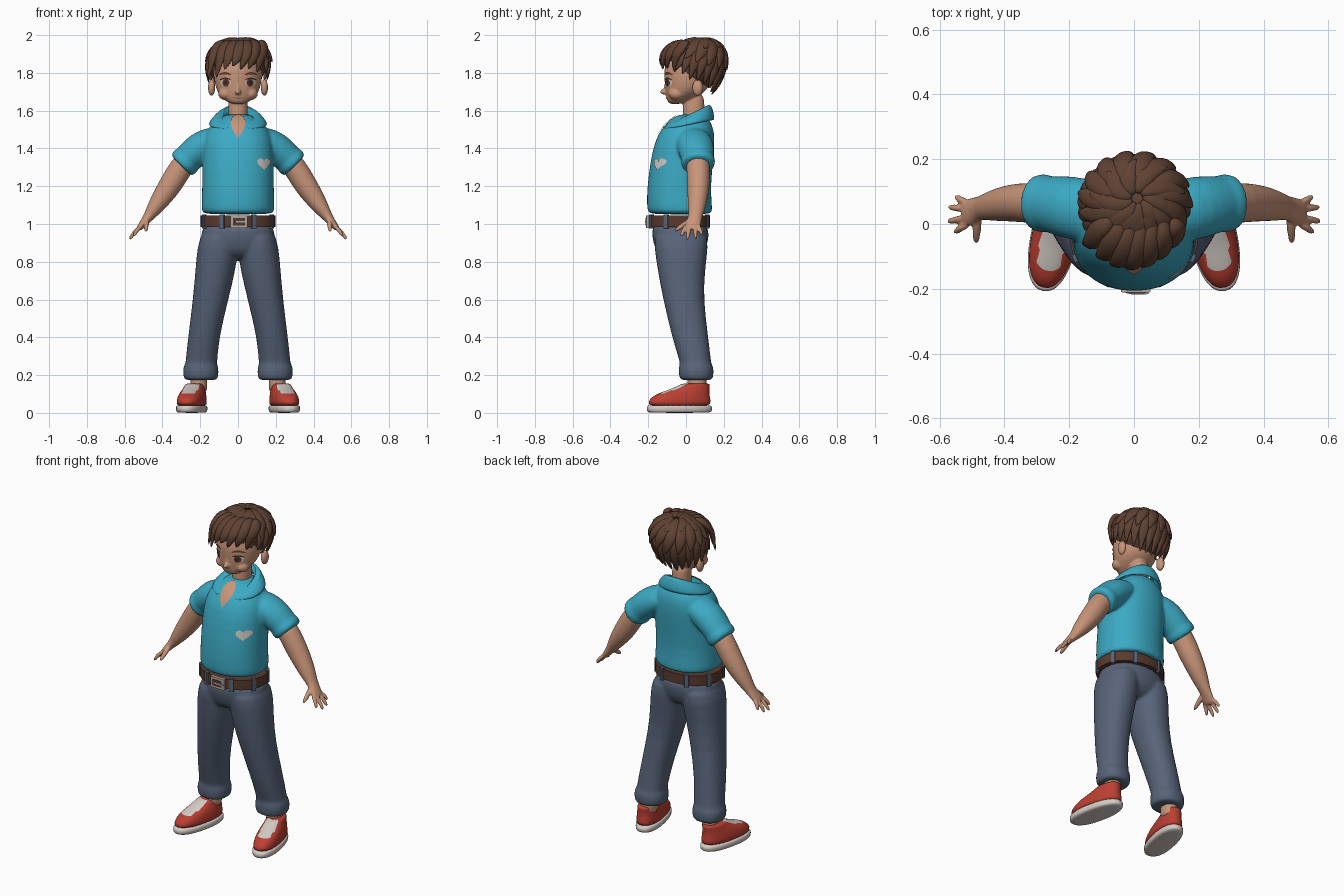
import bpy, bmesh, math, random
from math import sin, cos, pi, radians
from mathutils import Vector

random.seed(4)
cube = bpy.data.objects.get("Cube")
if cube:
    bpy.data.objects.remove(cube, do_unlink=True)


def material(name, *rgb):
    m = bpy.data.materials.new(name)
    m.use_nodes = True
    m.diffuse_color = (*rgb, 1)
    m.node_tree.nodes["Principled BSDF"].inputs["Base Color"].default_value = (*rgb, 1)
    return m


shirt_blue = material("shirt blue", .045, .40, .55)
denim = material("denim", .098, .127, .19)
skin = material("skin", .58, .30, .19)
hair_brown = material("hair brown", .115, .054, .033)
shoe_red = material("shoe red", .50, .05, .032)
off_white = material("off white", .66, .60, .56)
leather = material("belt leather", .10, .043, .027)
metal = material("buckle metal", .42, .39, .36)
eye_dark = material("eye dark", .05, .022, .015)
lip = material("lip", .36, .13, .09)


def oval(c, u, v, a, b, p, n):
    pts = []
    for i in range(n):
        s, k = sin(2 * pi * i / n), cos(2 * pi * i / n)
        pts.append(c + u * a * math.copysign(abs(k) ** (2 / p), k)
                   + v * b * math.copysign(abs(s) ** (2 / p), s))
    return pts


def stack(rows, rot=0, p=2.2, n=24):
    """Horizontal rings, each x, y, z, half width, half depth."""
    u, v = Vector((cos(rot), sin(rot), 0)), Vector((-sin(rot), cos(rot), 0))
    return [oval(Vector(r[:3]), u, v, r[3], r[4], p, n) for r in rows]


def tube(rows, pole=None, n=14):
    """Rings across a path, each x, y, z, half width, half thickness."""
    pts = [Vector(r[:3]) for r in rows]
    rings = []
    for i, r in enumerate(rows):
        t = (pts[min(i + 1, len(pts) - 1)] - pts[max(i - 1, 0)]).normalized()
        up = pts[i] - pole if pole else Vector((0, 1, 0))
        side = up.cross(t).normalized()
        rings.append(oval(pts[i], side, t.cross(side), r[3], r[4], 2, n))
    return rings


def ball(c, r, n=16):
    return stack([(c[0], c[1], c[2] - r[2] * cos(a), r[0] * sin(a), r[1] * sin(a))
                  for a in (pi * (i + .4) / 8.8 for i in range(9))], p=2, n=n)


def finish(name, mats, bm, sub):
    me = bpy.data.meshes.new(name)
    bm.to_mesh(me)
    bm.free()
    for m in mats:
        me.materials.append(m)
    me.shade_smooth()
    ob = bpy.data.objects.new(name, me)
    bpy.context.collection.objects.link(ob)
    if sub:
        mod = ob.modifiers.new("subdivision", 'SUBSURF')
        mod.levels = mod.render_levels = sub
    else:
        me.set_sharp_from_angle(angle=radians(40))
    return ob


def part(name, mats, lofts, sub=1, voxel=0, mirror=False, rule=None):
    bm = bmesh.new()
    for rings in lofts:
        for sx in ((1, -1) if mirror else (1,)):
            vs = [[bm.verts.new((p.x * sx, p.y, p.z)) for p in ring] for ring in rings]
            n = len(vs[0])
            for lo, hi in zip(vs, vs[1:]):
                for i in range(n):
                    j = (i + 1) % n
                    bm.faces.new((lo[i], lo[j], hi[j], hi[i]))
            bm.faces.new(vs[0][::-1])
            bm.faces.new(vs[-1])
    bmesh.ops.recalc_face_normals(bm, faces=bm.faces)
    if rule:
        for f in bm.faces:
            f.material_index = rule(f.calc_center_median())
    ob = finish(name, mats, bm, sub)
    if voxel:
        re = ob.modifiers.new("blend", 'REMESH')
        re.mode, re.voxel_size, re.use_smooth_shade = 'VOXEL', voxel, True
        sm = ob.modifiers.new("soften", 'SMOOTH')
        sm.factor, sm.iterations = .5, 4
    return ob


def decal(name, mat, target, x, z, outline, lift=.003, bend=0, n=32):
    """Thin plate pressed onto the front of a target."""
    bm = bmesh.new()
    rows = []
    for k in (.05, .3, .55, .8, 1):
        row = []
        for i in range(n):
            dx, dz = outline(2 * pi * i / n)
            row.append(bm.verts.new((x + dx * k, -.5, z + dz * k + bend * (dx * k) ** 2)))
        rows.append(row)
    for lo, hi in zip(rows, rows[1:]):
        for i in range(n):
            j = (i + 1) % n
            bm.faces.new((lo[i], lo[j], hi[j], hi[i]))
    bm.faces.new(rows[0])
    bmesh.ops.recalc_face_normals(bm, faces=bm.faces)
    if sum(f.normal.y for f in bm.faces) > 0:
        bmesh.ops.reverse_faces(bm, faces=bm.faces)
    ob = finish(name, [mat], bm, 0)
    sw = ob.modifiers.new("press", 'SHRINKWRAP')
    sw.target, sw.wrap_method, sw.wrap_mode = target, 'PROJECT', 'ABOVE_SURFACE'
    sw.use_project_y, sw.offset = True, lift


def ellipse(a, b):
    return lambda t: (a * cos(t), b * sin(t))


# Shirt body with sleeves
body = stack([(0, -.03, 1.05, .18, .16), (0, -.032, 1.065, .193, .172), (0, -.035, 1.1, .195, .174),
              (0, -.038, 1.2, .19, .169), (0, -.02, 1.35, .192, .167), (0, -.004, 1.45, .185, .158),
              (0, .01, 1.51, .16, .136), (0, .02, 1.55, .11, .105), (0, .03, 1.585, .065, .07)])
sleeve = tube([(.08, .03, 1.45, .06, .09), (.14, .04, 1.44, .08, .1), (.2, .052, 1.405, .088, .1),
               (.25, .06, 1.36, .083, .092), (.268, .063, 1.342, .079, .087),
               (.272, .063, 1.338, .086, .094), (.298, .065, 1.312, .084, .092), (.302, .065, 1.308, .07, .08)])
mirrored = [[Vector((-p.x, p.y, p.z)) for p in ring] for ring in sleeve]
shirt = part("shirt", [shirt_blue], [body, sleeve, mirrored], 1, .009)

# Collar folded over around the neck, open at the front
bm = bmesh.new()
grid = []
for i in range(33):
    th = radians(-160 + 10 * i)
    c = cos(th)
    prof = [(.07, .075, .03, 1.55 + .04 * c), (.083, .088, .03, 1.58 + .05 * c), (.105, .105, .025, 1.578 + .045 * c),
            (.135, .125, .015, 1.55 + .033 * c), (.152, .136, .008, 1.523 + .026 * c)]
    grid.append([bm.verts.new((a * sin(th), cy + b * c, z)) for a, b, cy, z in prof])
for r, s in zip(grid, grid[1:]):
    for j in range(4):
        bm.faces.new((r[j], s[j], s[j + 1], r[j + 1]))
bmesh.ops.recalc_face_normals(bm, faces=bm.faces)
collar = finish("collar", [shirt_blue], bm, 0)
so = collar.modifiers.new("thickness", 'SOLIDIFY')
so.thickness, so.offset = .016, 0
collar.modifiers.new("subdivision", 'SUBSURF').levels = 1

# Open neckline, placket edge and heart badge
decal("neckline_skin", skin, shirt, 0, 1.515, lambda t: (.05 * sin(t) * sin(t / 2), -.06 * cos(t)), .005)
decal("heart_badge", off_white, shirt, .135, 1.32,
      lambda t: (.0022 * 16 * sin(t) ** 3, .0022 * (13 * cos(t) - 5 * cos(2 * t) - 2 * cos(3 * t) - cos(4 * t))), .005)

# Trousers with rolled cuffs
hips = stack([(0, -.03, .81, .1, .09), (0, -.03, .86, .19, .135), (0, -.028, .93, .2, .152), (0, -.033, 1.02, .19, .156)])
leg = stack([(.09, -.03, .98, .1, .145), (.106, -.025, .88, .111, .145), (.12, -.025, .75, .107, .126),
             (.145, -.014, .6, .095, .108), (.182, .022, .4, .083, .097), (.193, .048, .28, .085, .085),
             (.195, .051, .258, .084, .084), (.197, .053, .25, .093, .092), (.197, .054, .215, .096, .094),
             (.197, .054, .18, .092, .09), (.197, .054, .172, .08, .078)], n=20)
mirrored = [[Vector((-p.x, p.y, p.z)) for p in ring] for ring in leg]
part("trousers", [denim], [hips, leg, mirrored], 1, .01)

# Belt, loops and buckle
part("belt", [leather], [stack([(0, -.035, z, .198, .163) for z in (.985, 1.045)], n=48)], 0)
loops = []
for deg in (25, 65, 115, 155, 205, 245, 295, 335):
    a = radians(deg)
    loops.append(stack([(.197 * sin(a), -.035 + .163 * cos(a), z, .013, .01) for z in (.975, 1.05)],
                       -a, 6, 16))
part("belt_loops", [denim], loops, 0)
part("buckle", [metal], [stack([(.005, -.2, z, .046, .012) for z in (.98, 1.045)], 0, 8, 16)], 0)
part("buckle_inset", [leather], [stack([(.005, -.21, z, .032, .004) for z in (.993, 1.032)], 0, 8, 16)], 0)
part("buckle_prong", [metal], [stack([(.015, -.213, z, .03, .004) for z in (1.008, 1.017)], 0, 8, 16)], 0)

# Arms and hands
arm = tube([(.24, .06, 1.37, .06, .06), (.3, .065, 1.305, .065, .065), (.355, .066, 1.21, .064, .062),
            (.4, .063, 1.145, .056, .056), (.445, .055, 1.08, .042, .047), (.472, .05, 1.04, .029, .036),
            (.495, .042, 1.012, .022, .042), (.518, .032, .983, .018, .044), (.528, .03, .972, .012, .036)])
fingers = [tube([(.508, y0, .992, .012, .012), ((.508 + x) / 2 + .006, (y0 + y) / 2, (.992 + z) / 2 + .004, .0125, .0125),
                 (x, y, z, .011, .011), (x + .004, y, z - .005, .005, .005)], n=8)
           for y0, x, y, z in ((.064, .548, .083, .948), (.045, .567, .052, .928),
                               (.02, .571, .008, .924), (.0, .55, -.024, .94))]
thumb = tube([(.48, .03, 1.025, .015, .014), (.486, -.015, .995, .016, .016),
              (.487, -.045, .973, .0125, .0125), (.487, -.062, .96, .006, .006)],
             Vector((0, 0, 1)), 8)
part("arms", [skin], [arm, thumb] + fingers, 1, .0055, True)

# Ankles and shoes
part("ankles", [skin], [stack([(.208, .058, z, .045, .05) for z in (.1, .15, .2, .24)])], 1, 0, True)
TURN = radians(12)


def shoe_rings(rows):
    return stack([(.245 + d * sin(TURN), -.035 - d * cos(TURN), z, w, h) for d, z, w, h in rows], TURN, 2.3, 32)


def lace_area(c):
    x, y = abs(c.x) - .245, c.y + .035
    wide, ahead = x * cos(TURN) + y * sin(TURN), x * sin(TURN) - y * cos(TURN)
    return int(c.z > .1 and abs(wide) < .038 and ahead > -.03)


part("shoe_soles", [off_white], [shoe_rings([(0, 0, .066, .168), (0, .006, .073, .176), (0, .036, .074, .177),
                                             (0, .042, .068, .17)])], 1, 0, True)
part("shoes", [shoe_red, off_white],
     [shoe_rings([(0, .03, .07, .17), (0, .06, .071, .169), (-.008, .085, .068, .156), (-.024, .103, .064, .138),
                  (-.045, .118, .059, .116), (-.065, .132, .054, .097), (-.08, .146, .05, .083),
                  (-.092, .158, .047, .071)])], 1, 0, True, lace_area)

# Head with neck, nose and ears
skull = stack([(0, -.06, 1.634, .03, .025), (0, -.045, 1.648, .062, .055), (0, -.015, 1.68, .098, .092),
               (0, .005, 1.72, .12, .116), (0, .015, 1.78, .13, .132), (0, .025, 1.84, .128, .141),
               (0, .035, 1.9, .1, .115), (0, .04, 1.935, .05, .06)], p=2)
neck = stack([(0, .04, z, .052, .058) for z in (1.5, 1.56, 1.62, 1.7)])
features = [ball((0, -.117, 1.7), (.016, .022, .015)), ball((0, -.104, 1.72), (.01, .014, .03))]
for s in (1, -1):
    features += [ball((.14 * s, .062, 1.722), (.02, .03, .045)), ball((.065 * s, -.05, 1.69), (.042, .045, .035))]
head = part("head", [skin], [skull, neck] + features, 1, .006)

# Painted face
for s, side in ((1, "left"), (-1, "right")):
    decal(side + "_eye_white", off_white, head, .064 * s, 1.748, ellipse(.027, .02), .002)
    decal(side + "_iris", leather, head, .062 * s, 1.748, ellipse(.018, .02), .004)
    decal(side + "_pupil", eye_dark, head, .062 * s, 1.749, ellipse(.009, .012), .006)
    decal(side + "_lashes", eye_dark, head, .065 * s, 1.771, ellipse(.03, .004), .005, -10)
    decal(side + "_brow", hair_brown, head, .066 * s, 1.798, ellipse(.032, .006), .005, -9)
decal("mouth", lip, head, 0, 1.666, ellipse(.03, .003), .003, 7)

# Hair: scalp cap with overlapping tapered locks swept from the crown
CROWN = Vector((0, .055, 1.83))
part("hair_cap", [hair_brown], [ball((0, .06, 1.84), (.152, .145, .13), 24)])
TAPER = (.35, .75, 1, 1, .85, .55, .08)


def lock(az, start, end, size, swell, twist, flick=0):
    rows = []
    for i, w in enumerate(TAPER):
        f = i / 6
        th = start + (end - start) * f
        a = az + twist * f
        k = swell + flick * f ** 3
        h = .135 if th < pi / 2 else .185
        rows.append((k * .158 * sin(th) * sin(a) + .01 * cos(th), CROWN.y + k * .142 * sin(th) * cos(a) + .025 * cos(th),
                     CROWN.z + k * h * cos(th), size * w, size * w * .55))
    return tube(rows, CROWN, 8)


locks = []
for i in range(22):
    az = 2 * pi * i / 22
    back = (1 + cos(az)) / 2
    end = radians(86 + 54 * back ** 1.2 + random.uniform(-5, 5))
    locks.append(lock(az - .25, radians(18), end, .036, 1.03, .3, .04))
for i in range(15):
    az = 2 * pi * (i + .5) / 15
    locks.append(lock(az - .3, radians(10), radians(62 + 34 * (1 + cos(az)) / 2), .04, 1.1, .45, .06))
for i in range(9):
    az = 2 * pi * i / 9
    locks.append(lock(az, radians(5), radians(random.uniform(42, 55)), .034, 1.1, .7, .14))
# Forelocks falling over the brow
for i in range(-3, 4):
    x, r = .043 * i, .07 * (i / 3) ** 2
    low = 1.835 - (.05 if i < -1 else .012 * (i % 2)) - .008 * abs(i)
    locks.append(tube([(x * .7 + .03, .02, 1.955, .014, .01), (x * .85 + .02, -.04 + r / 2, 1.965, .03, .018),
                       (x + .01, -.09 + r, 1.94, .035, .02), (x, -.122 + r, 1.9, .034, .02),
                       (x - .012, -.132 + r, 1.865, .026, .015), (x - .03, -.13 + r, low, .004, .004)], CROWN, 8))
part("hair_locks", [hair_brown], locks)
